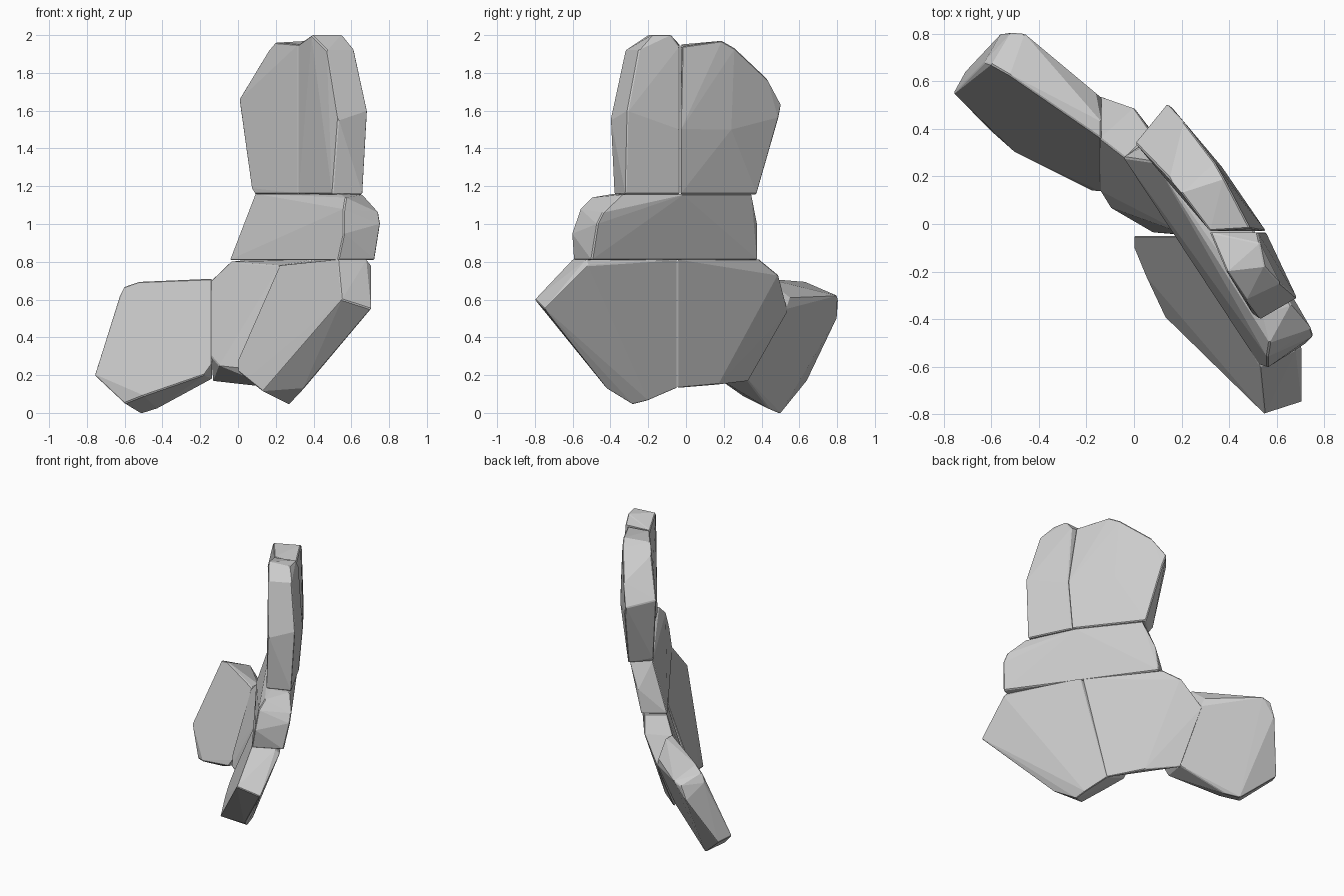
import bpy, bmesh, math


def slab(name, inner, outer):
    """Cut stone: convex block spanning an inner and an outer face outline, edges chipped."""
    bm = bmesh.new()
    for p in inner + outer:
        bm.verts.new(p)
    bmesh.ops.convex_hull(bm, input=bm.verts[:])
    loose = [v for v in bm.verts if not v.link_faces]
    bmesh.ops.delete(bm, geom=loose, context='VERTS')
    bmesh.ops.dissolve_limit(bm, angle_limit=math.radians(3),
                             verts=bm.verts[:], edges=bm.edges[:])
    bmesh.ops.recalc_face_normals(bm, faces=bm.faces[:])
    mesh = bpy.data.meshes.new(name)
    bm.to_mesh(mesh)
    bm.free()
    ob = bpy.data.objects.new(name, mesh)
    bpy.context.collection.objects.link(ob)
    bev = ob.modifiers.new("chipped_edges", 'BEVEL')
    bev.width = 0.006
    bev.segments = 1
    bev.limit_method = 'ANGLE'
    bev.angle_limit = math.radians(40)
    return ob


# bottom course, left stone
slab("lower_left_stone",
     [(-.137, .36, .71), (-.53, .63, .695), (-.60, .67, .67), (-.63, .68, .61),
      (-.76, .55, .20), (-.60, .39, .05), (-.50, .30, .09), (-.18, .14, .20),
      (-.137, .135, .26)],
     [(-.137, .43, .71), (-.16, .55, .61), (-.46, .80, .62), (-.52, .805, .60),
      (-.56, .80, .50), (-.71, .64, .17), (-.51, .50, -.005), (-.43, .44, .02),
      (-.137, .32, .18), (-.137, .53, .55)])

# bottom course, middle stone
slab("lower_middle_stone",
     [(-.04, .28, .80), (.22, -.045, .78), (.08, -.035, .23), (-.10, .07, .25),
      (-.143, .14, .30), (-.143, .36, .70)],
     [(-.143, .54, .54), (.00, .49, .73), (.07, .39, .812), (.41, -.045, .812),
      (.20, -.045, .13), (.05, .17, .15), (-.13, .33, .17)])

# bottom course, right stone
slab("lower_right_stone",
     [(.22, -.05, .78), (.53, -.60, .812), (.55, -.80, .60), (.13, -.39, .115),
      (.05, -.22, .18), (.00, -.10, .22), (.00, -.05, .28)],
     [(.43, -.05, .812), (.68, -.53, .812), (.705, -.52, .78), (.705, -.75, .55),
      (.35, -.42, .13), (.27, -.28, .045), (.26, -.20, .065), (.20, -.05, .13)])

# long stone of the middle course
slab("middle_band_stone",
     [(-.045, .28, .81), (.09, .26, 1.16), (.53, -.595, .81), (.56, -.605, .95),
      (.56, -.56, 1.08), (.57, -.50, 1.14), (.54, -.38, 1.16)],
     [(.10, .38, .81), (.13, .38, .98), (.22, .345, 1.16), (.49, 0, 1.16),
      (.725, -.50, .81), (.755, -.47, 1.0), (.745, -.44, 1.06), (.66, -.34, 1.155)])

# upper course, wide rear stone
slab("upper_rear_stone",
     [(.09, .26, 1.157), (.07, .28, 1.19), (.005, .34, 1.66), (.15, .19, 1.90),
      (.20, .13, 1.96), (.32, -.03, 1.95), (.32, -.03, 1.157)],
     [(.21, .375, 1.157), (.14, .505, 1.63), (.16, .49, 1.56), (.21, .43, 1.77),
      (.34, .26, 1.93), (.38, .19, 1.97), (.49, -.02, 1.94), (.37, .24, 1.5),
      (.555, -.03, 1.5), (.52, -.03, 1.157)])

# upper course, narrow front stone
slab("upper_front_stone",
     [(.32, -.035, 1.157), (.32, -.035, 1.95), (.39, -.20, 2.0), (.47, -.32, 1.92),
      (.53, -.40, 1.55), (.50, -.38, 1.157)],
     [(.52, -.035, 1.157), (.555, -.035, 1.5), (.52, -.035, 1.94), (.53, -.08, 2.0),
      (.55, -.18, 2.0), (.615, -.25, 1.92), (.685, -.31, 1.6), (.66, -.32, 1.157)])
